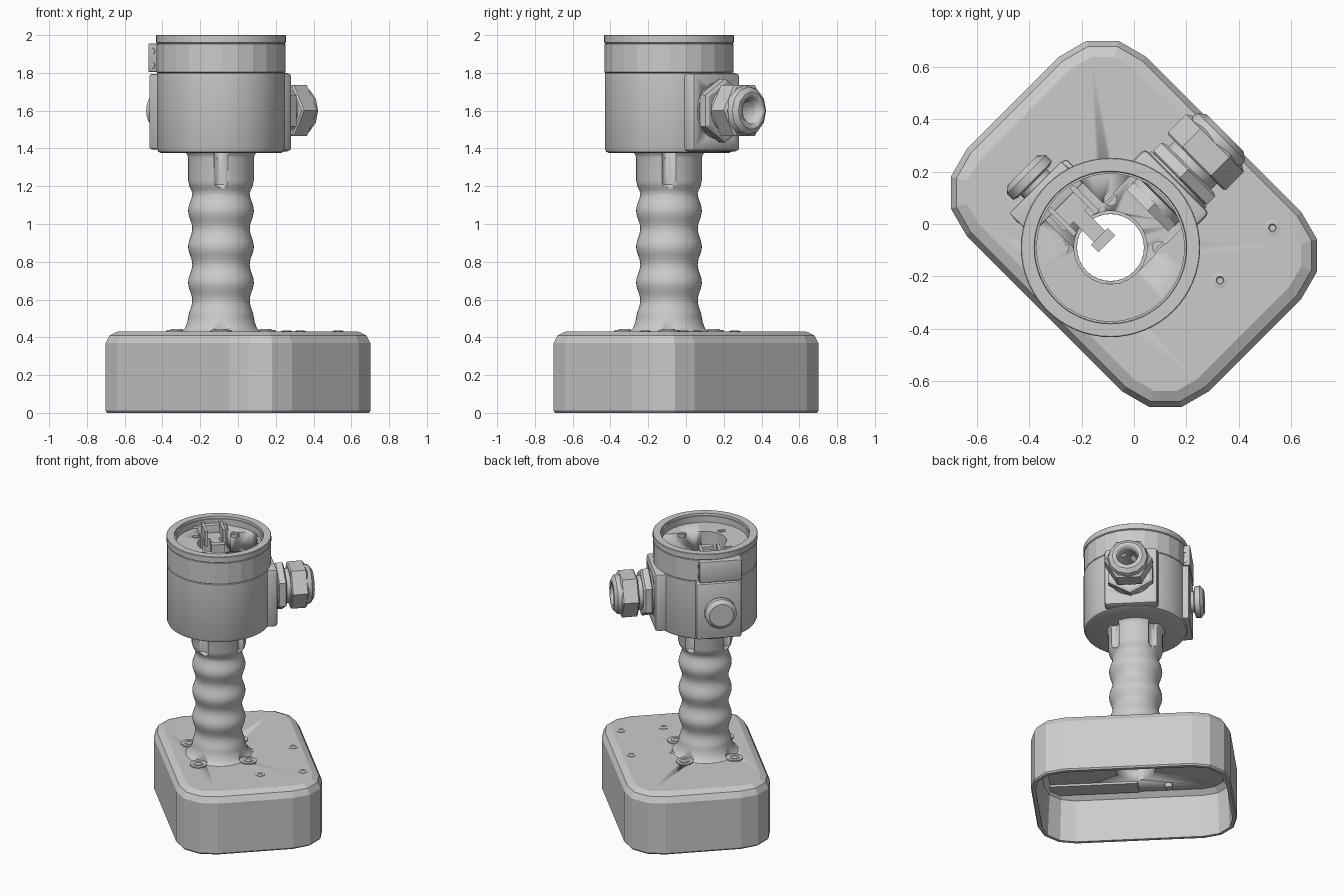
import bpy, bmesh
from math import sin, cos, pi, radians
from mathutils import Matrix

if "Cube" in bpy.data.objects:
    bpy.data.objects.remove(bpy.data.objects["Cube"])

grey = bpy.data.materials.new("light_grey")
grey.use_nodes = True
grey.diffuse_color = (0.6, 0.6, 0.6, 1)
grey.node_tree.nodes["Principled BSDF"].inputs["Base Color"].default_value = (0.6, 0.6, 0.6, 1)

# Frames: the base lies diagonally, the head has its fittings along local x and y
BASE = Matrix.Rotation(radians(-45), 4, 'Z')
HEAD = Matrix.Translation((-0.09, -0.09, 0)) @ Matrix.Rotation(radians(45), 4, 'Z')
TO_X = Matrix.Rotation(radians(90), 4, 'Y')
TO_Y = Matrix.Rotation(radians(-90), 4, 'X')
AXES = [radians(45 + 90 * k) for k in range(4)]


def finish(name, bm, matrix, angle=30):
    bmesh.ops.recalc_face_normals(bm, faces=bm.faces)
    mesh = bpy.data.meshes.new(name)
    bm.to_mesh(mesh)
    bm.free()
    mesh.materials.append(grey)
    ob = bpy.data.objects.new(name, mesh)
    bpy.context.collection.objects.link(ob)
    ob.matrix_world = matrix
    bpy.ops.object.select_all(action='DESELECT')
    ob.select_set(True)
    bpy.context.view_layer.objects.active = ob
    bpy.ops.object.shade_smooth_by_angle(angle=radians(angle))
    return ob


def loft(name, loops, matrix, closed=False, angle=30):
    """Skin a list of point loops; cap the ends or join them into a tube."""
    bm = bmesh.new()
    rings = [[bm.verts.new(p) for p in loop] for loop in loops]
    pairs = list(zip(rings, rings[1:]))
    if closed:
        pairs.append((rings[-1], rings[0]))
    else:
        bm.faces.new(rings[0])
        bm.faces.new(rings[-1])
    for a, b in pairs:
        for i in range(len(a)):
            j = (i + 1) % len(a)
            bm.faces.new((a[i], a[j], b[j], b[i]))
    return finish(name, bm, matrix, angle)


def lathe(name, profile, matrix, n=32, phase=0, closed=False, angle=30):
    turn = [radians(phase) + 2 * pi * i / n for i in range(n)]
    loops = [[(r * cos(a), r * sin(a), z) for a in turn] for r, z in profile]
    return loft(name, loops, matrix, closed, angle)


def rod(name, r, z0, z1, matrix, n=32):
    return lathe(name, [(r, z0), (r, z1)], matrix, n)


def box(name, lo, hi, matrix, bevel=0):
    bm = bmesh.new()
    bmesh.ops.create_cube(bm, size=1)
    for v in bm.verts:
        v.co = [a + (b - a) * (c + 0.5) for a, b, c in zip(lo, hi, v.co)]
    if bevel:
        bmesh.ops.bevel(bm, geom=bm.edges[:], offset=bevel, segments=2, profile=0.5, affect='EDGES')
    return finish(name, bm, matrix)


def cut(targets, cutter):
    for ob in targets:
        mod = ob.modifiers.new("cut", 'BOOLEAN')
        mod.operation, mod.solver, mod.object = 'DIFFERENCE', 'EXACT', cutter
        bpy.context.view_layer.update()
        with bpy.context.temp_override(object=ob, active_object=ob, selected_objects=[ob]):
            bpy.ops.object.modifier_apply(modifier=mod.name)
    bpy.data.objects.remove(cutter)


def at(x, y, z=0):
    return Matrix.Translation((x, y, z))


def polar(r, a, z=0):
    return HEAD @ at(r * cos(a), r * sin(a), z)


def rounded(inset, z, hx=0.655, hy=0.485, r=0.235, seg=3):
    pts = []
    for k, (sx, sy) in enumerate([(1, 1), (-1, 1), (-1, -1), (1, -1)]):
        for i in range(seg + 1):
            a = pi / 2 * (k + i / seg)
            pts.append((sx * (hx - r) + (r - inset) * cos(a),
                        sy * (hy - r) + (r - inset) * sin(a), z))
    return pts


# Hollow base shell with a chamfered top
shell = [(0.08, 0.33), (0.045, 0.3), (0.03, 0), (0.008, 0), (0, 0.01),
         (0, 0.37), (0.022, 0.41), (0.065, 0.43)]
base = loft("base_shell", [rounded(i, z) for i, z in shell], BASE, angle=10)
cut([base], rod("bore", 0.128, 0.2, 0.6, HEAD))
box("base_inner_panel", (0, -0.39, 0.315), (0.58, -0.27, 0.335), BASE)
rod("base_inner_boss", 0.025, 0.3, 0.335, BASE @ at(-0.2, -0.33), 16)


def socket_screw(name, matrix, r=0.03):
    lathe(name, [(r, -0.01), (r, 0.003), (r * 0.75, 0.005), (r * 0.5, 0.005), (r * 0.4, 0.001)],
          matrix, 16)


for u in (0, 0.385):
    for v in (0.08, 0.364):
        socket_screw("base_screw", BASE @ at(u, v, 0.43))

# Rippled hollow neck with flared ends
wave = [0.5 + 0.665 * i / 42 for i in range(43)]
outer = [(0.225, 0.425), (0.205, 0.437), (0.19, 0.455), (0.18, 0.48)]
outer += [(0.163 + 0.011 * cos(2 * pi * (z - 0.88) / 0.19), z) for z in wave]
outer += [(0.16, 1.185), (0.172, 1.205), (0.178, 1.23), (0.178, 1.35), (0.184, 1.368), (0.195, 1.38)]
neck = lathe("neck", outer + [(0.128, 1.38), (0.128, 0.425)], HEAD, 48, closed=True)
for a in AXES:
    cut([neck], lathe("channel", [(0.015, 1.18), (0.04, 1.21), (0.04, 1.4)], polar(0.188, a), 20))
    cut([neck], rod("pocket", 0.058, 0.438, 0.52, polar(0.235, a), 20))
    rod("foot_ear", 0.055, 0.42, 0.438, polar(0.235, a), 20)
    socket_screw("foot_screw", polar(0.235, a, 0.44), 0.032)

# Head: body, faceted collar with the mounting floor, top rim
body = lathe("head_body", [(0.14, 1.375), (0.315, 1.375), (0.332, 1.382), (0.34, 1.4), (0.34, 1.797),
                           (0.336, 1.8), (0.14, 1.8)], HEAD, 64, closed=True)
collar = lathe("head_collar", [(0.14, 1.8), (0.336, 1.8), (0.341, 1.804), (0.341, 1.952), (0.336, 1.956),
                               (0.286, 1.956), (0.286, 1.94), (0.14, 1.94)], HEAD, 24, closed=True, angle=10)
lathe("head_rim", [(0.282, 1.94), (0.338, 1.956), (0.343, 1.96), (0.343, 1.997), (0.34, 2), (0.292, 2),
                   (0.29, 1.985), (0.282, 1.985)], HEAD, 64, closed=True)
cut([body, collar], box("gland_pocket", (0, -0.14, 1.46), (0.27, 0.14, 2), HEAD))
cut([body, collar], box("terminal_pocket", (-0.1, 0, 1.46), (0.1, 0.26, 2), HEAD))
for a in AXES:
    screw = rod("floor_screw", 0.026, 1.92, 1.944, polar(0.185, a), 20)
    cut([screw], box("slot", (-0.04, -0.004, 1.936), (0.04, 0.004, 1.96), polar(0.185, a)))

# Terminal clip inside the head
box("terminal_block", (-0.08, 0.17, 1.46), (0.07, 0.26, 1.9), HEAD)
box("terminal_arm", (-0.03, 0.03, 1.86), (0.03, 0.2, 1.9), HEAD)
box("terminal_tip", (-0.045, 0.02, 1.82), (0.045, 0.06, 1.92), HEAD)
for x in (-0.07, 0.05):
    box("terminal_fin", (x, 0.13, 1.86), (x + 0.02, 0.27, 1.97), HEAD)

# Cable gland on its pad
G = HEAD @ at(0, 0, 1.6) @ TO_X
pad = box("gland_pad", (0.265, -0.175, 1.385), (0.362, 0.175, 1.8), HEAD, 0.02)
gland = [pad, body,
         rod("gland_inner_nut", 0.13, 0.2, 0.24, G, 6),
         rod("gland_washer", 0.15, 0.355, 0.372, G),
         lathe("gland_lock_nut", [(0.155, 0.37), (0.168, 0.378), (0.168, 0.42), (0.15, 0.43)], G, 6),
         rod("gland_thread", 0.115, 0.23, 0.5, G),
         lathe("gland_cap_nut", [(0.145, 0.46), (0.156, 0.468), (0.156, 0.565), (0.14, 0.575)], G, 6, 30),
         lathe("gland_dome", [(0.135, 0.5), (0.135, 0.575), (0.127, 0.6), (0.1, 0.62)], G, 12)]
for part in gland:
    cut([part], rod("cable_bore", 0.07, 0.1, 0.8, G, 24))

# Side plate with latch tab and plug
box("side_plate", (-0.18, 0.25, 1.395), (0.12, 0.362, 1.795), HEAD, 0.012)
box("latch_tab", (-0.18, 0.25, 1.805), (0.1, 0.366, 1.955), HEAD, 0.005)
for z in (1.84, 1.915):
    rod("latch_pin", 0.016, -0.184, 0.104, HEAD @ at(0, 0.33, z) @ TO_X, 16)
P = HEAD @ at(-0.03, 0, 1.6) @ TO_Y
rod("plug_stem", 0.07, 0.33, 0.4, P)
lathe("plug_cap", [(0.085, 0.385), (0.105, 0.392), (0.105, 0.425), (0.08, 0.447)], P, 24)
